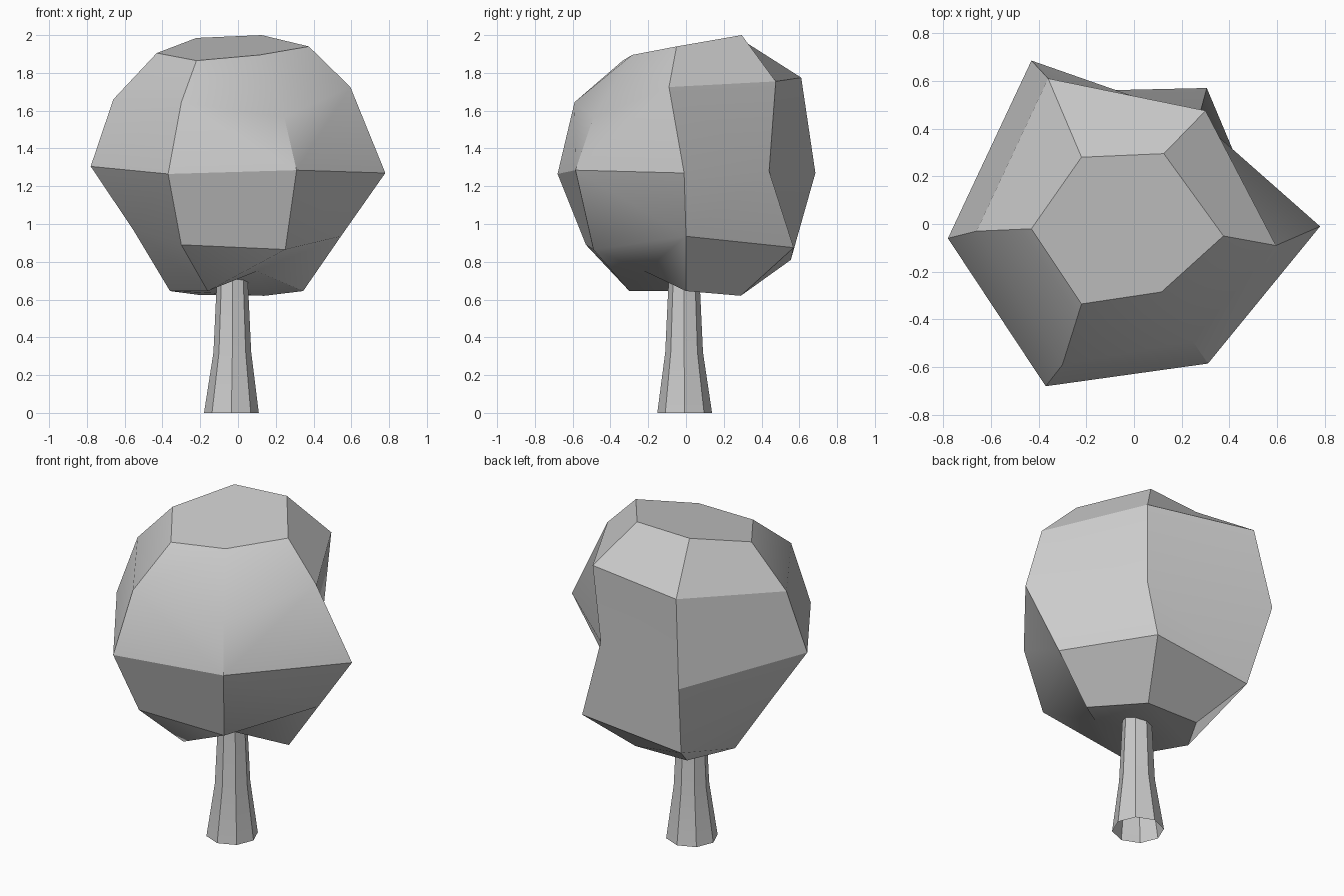
import bpy
import bmesh
from math import cos, sin, tau, radians

default_cube = bpy.data.objects.get("Cube")
if default_cube:
    bpy.data.objects.remove(default_cube, do_unlink=True)

# One plain grey for the whole tree
GREY = (0.6, 0.6, 0.6, 1.0)
grey = bpy.data.materials.new("plain_grey")
grey.use_nodes = True
grey.diffuse_color = GREY
grey.node_tree.nodes["Principled BSDF"].inputs["Base Color"].default_value = GREY


def loft(name, rings, cap_bottom=True):
    """Skin closed rings from bottom to top with four-sided faces."""
    bm = bmesh.new()
    loops = [[bm.verts.new(point) for point in ring] for ring in rings]
    for low, high in zip(loops, loops[1:]):
        for side in range(len(low)):
            # Start each face on its shorter diagonal, so that it folds there
            a, b = low[side - 1], low[side]
            c, d = high[side], high[side - 1]
            if (a.co - c.co).length <= (b.co - d.co).length:
                bm.faces.new((a, b, c, d))
            else:
                bm.faces.new((b, c, d, a))
    if cap_bottom:
        bm.faces.new(loops[0][::-1])
    bm.faces.new(loops[-1])
    mesh = bpy.data.meshes.new(name)
    bm.to_mesh(mesh)
    bm.free()
    mesh.materials.append(grey)
    obj = bpy.data.objects.new(name, mesh)
    bpy.context.collection.objects.link(obj)
    bpy.ops.object.select_all(action="DESELECT")
    obj.select_set(True)
    bpy.context.view_layer.objects.active = obj
    bpy.ops.object.shade_smooth_by_angle(angle=radians(30))


def trunk_ring(x, y, z, radius, sides=8):
    """Regular ring of trunk points around a centre."""
    return [(x + radius * cos(tau * k / sides),
             y + radius * sin(tau * k / sides), z) for k in range(sides)]


# Trunk: tapered eight-sided tube with a flared, open foot
loft("trunk", [
    trunk_ring(-0.035, -0.007, 0, 0.145),
    trunk_ring(-0.03, -0.01, 0.32, 0.1),
    trunk_ring(-0.03, -0.01, 0.85, 0.075),
], cap_bottom=False)

# Foliage: irregular six-sided ball, rings listed from bottom to top
underside = [(-0.36, 0.04, 0.645), (-0.16, -0.3, 0.645), (0.1, -0.22, 0.75),
             (0.345, 0, 0.645), (0.14, 0.29, 0.62), (-0.21, 0.29, 0.625)]
lower = [(-0.555, -0.04, 0.97), (-0.3, -0.53, 0.89), (0.25, -0.49, 0.865),
         (0.545, 0, 0.935), (0.305, 0.57, 0.875), (-0.355, 0.555, 0.81)]
middle = [(-0.78, -0.06, 1.305), (-0.37, -0.68, 1.265), (0.31, -0.585, 1.285),
          (0.78, -0.01, 1.27), (0.27, 0.44, 1.28), (-0.43, 0.685, 1.27)]
upper = [(-0.66, -0.03, 1.66), (-0.3, -0.59, 1.645), (0.245, -0.49, 1.565),
         (0.595, -0.09, 1.725), (0.3, 0.475, 1.755), (-0.36, 0.61, 1.775)]
crown = [(-0.43, -0.02, 1.905), (-0.22, -0.335, 1.865), (0.115, -0.285, 1.895),
         (0.375, -0.05, 1.94), (0.125, 0.295, 2), (-0.22, 0.28, 1.985)]
loft("foliage", [underside, lower, middle, upper, crown])
